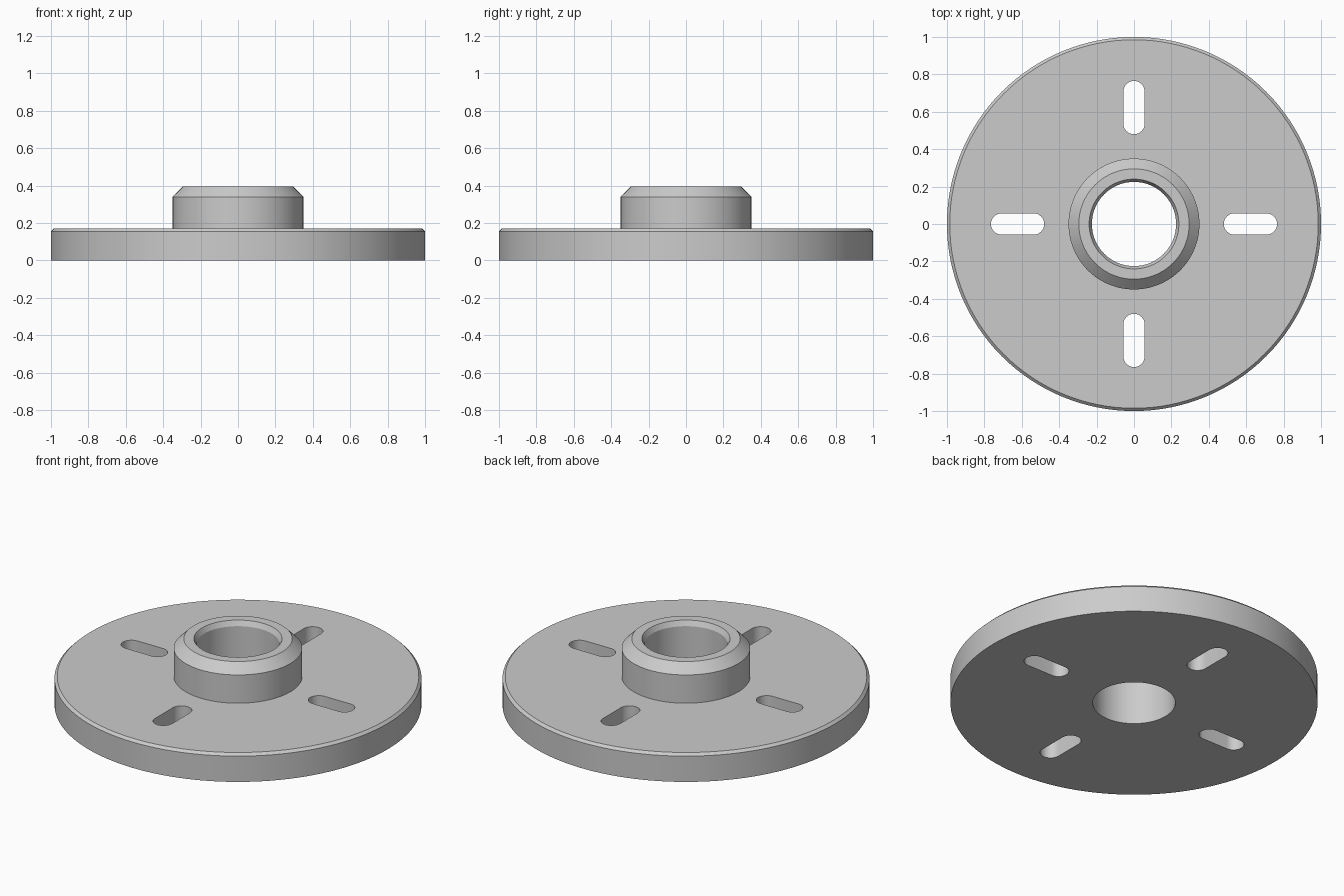
import bpy, bmesh, math

if "Cube" in bpy.data.objects:
    bpy.data.objects.remove(bpy.data.objects["Cube"])

SEG = 128
grey = bpy.data.materials.new("light_grey_metal")
grey.diffuse_color = (0.6, 0.6, 0.6, 1)
grey.use_nodes = True
grey.node_tree.nodes["Principled BSDF"].inputs["Base Color"].default_value = grey.diffuse_color


def make_object(name, bm):
    bmesh.ops.recalc_face_normals(bm, faces=bm.faces[:])
    mesh = bpy.data.meshes.new(name)
    bm.to_mesh(mesh)
    bm.free()
    mesh.materials.append(grey)
    ob = bpy.data.objects.new(name, mesh)
    bpy.context.collection.objects.link(ob)
    return ob


def lathe(name, profile):
    """Closed (radius, height) profile turned around z."""
    bm = bmesh.new()
    rings = []
    for i in range(SEG):
        a = 2 * math.pi * i / SEG
        rings.append([bm.verts.new((r * math.cos(a), r * math.sin(a), z)) for r, z in profile])
    n = len(profile)
    for i in range(SEG):
        p, q = rings[i], rings[(i + 1) % SEG]
        for j in range(n):
            k = (j + 1) % n
            bm.faces.new((p[j], q[j], q[k], p[k]))
    return make_object(name, bm)


def slot_cutters(name, inner, outer, half_width, z0, z1, steps=16):
    """Four rounded radial slots, extruded straight up."""
    bm = bmesh.new()
    for turn in range(4):
        t = turn * math.pi / 2
        outline = []
        for cx, start in ((outer - half_width, -math.pi / 2), (inner + half_width, math.pi / 2)):
            for s in range(steps + 1):
                a = start + math.pi * s / steps
                x, y = cx + half_width * math.cos(a), half_width * math.sin(a)
                outline.append((x * math.cos(t) - y * math.sin(t), x * math.sin(t) + y * math.cos(t)))
        low = [bm.verts.new((x, y, z0)) for x, y in outline]
        high = [bm.verts.new((x, y, z1)) for x, y in outline]
        bm.faces.new(low[::-1])
        bm.faces.new(high)
        for i in range(len(low)):
            k = (i + 1) % len(low)
            bm.faces.new((low[i], low[k], high[k], high[i]))
    return make_object(name, bm)


# Flange disc with chamfered rim, raised hub and chamfered bore
flange = lathe("flange_with_hub", [
    (0.225, 0), (1, 0), (1, 0.155), (0.985, 0.17),
    (0.35, 0.17), (0.35, 0.34), (0.295, 0.395),
    (0.24, 0.395), (0.225, 0.365)])

# Four bolt slots through the disc
cutter = slot_cutters("slot_cutter", 0.48, 0.765, 0.057, -0.1, 0.3)
cutter.hide_render = True

cut = flange.modifiers.new("bolt_slots", 'BOOLEAN')
cut.operation = 'DIFFERENCE'
cut.solver = 'EXACT'
cut.object = cutter
bpy.context.view_layer.objects.active = flange
flange.select_set(True)
bpy.ops.object.modifier_apply(modifier=cut.name)
bpy.data.objects.remove(cutter)

bpy.ops.object.shade_smooth_by_angle(angle=math.radians(20))
